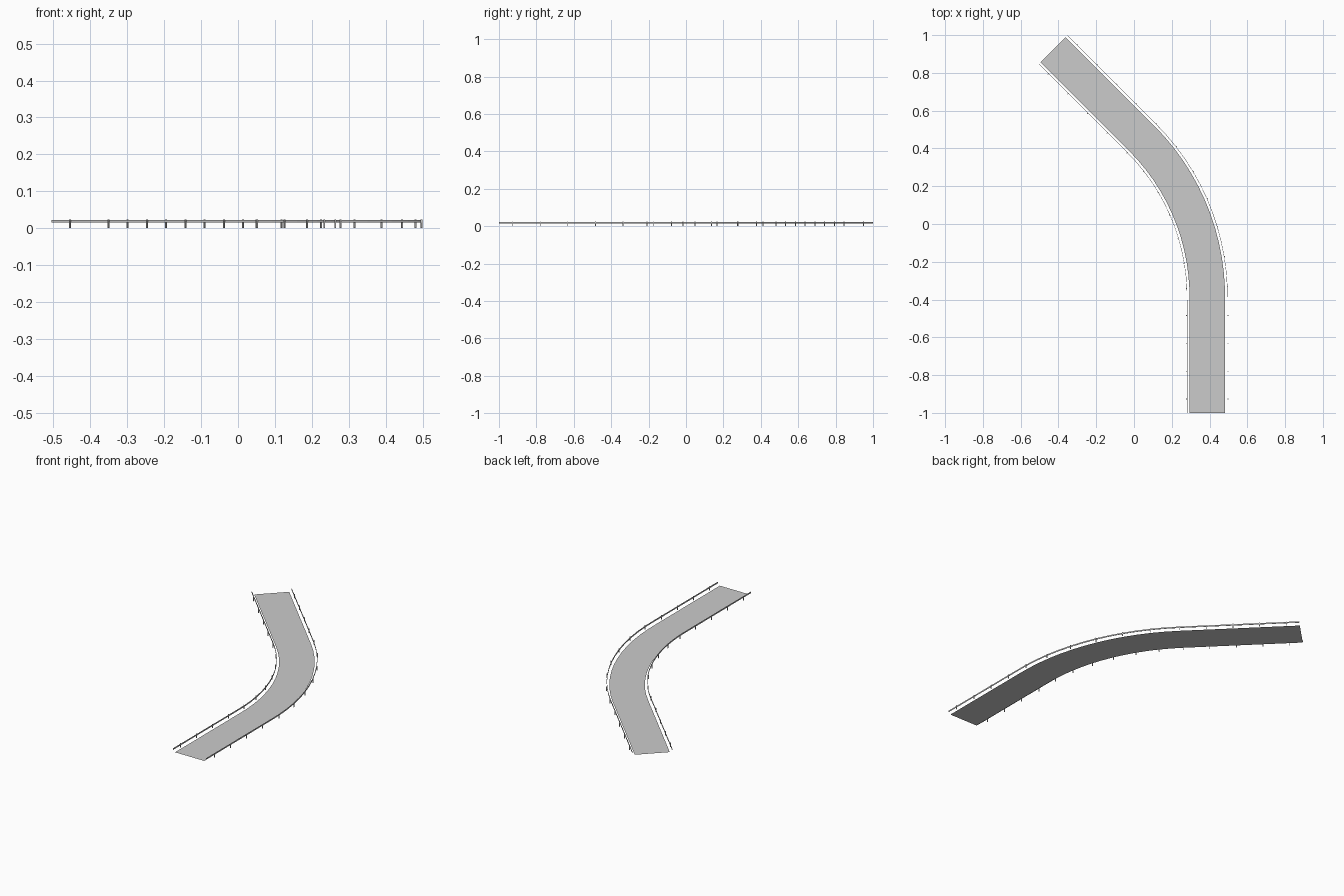
import bpy, bmesh
from math import pi, cos, sin

if "Cube" in bpy.data.objects:
    bpy.data.objects.remove(bpy.data.objects["Cube"])

# Centre line: straight, 45 degree left bend, straight
X0, Y0, BEND_Y = 0.388, -1.0, -0.385
R, L1, L3 = 1.186, 0.615, 0.664
L2 = R * pi / 4
TOTAL = L1 + L2 + L3
N = 15


def at(s, off=0.0):
    """Point on the path at length s, shifted off to the right, and its heading."""
    if s < L1:
        return X0 + off, Y0 + s, 0.0
    a = min((s - L1) / R, pi / 4)
    r = R + off
    x, y = X0 - R + r * cos(a), BEND_Y + r * sin(a)
    rest = max(s - L1 - L2, 0)
    return x - rest * sin(a), y + rest * cos(a), a


def finish(name, bm):
    bmesh.ops.recalc_face_normals(bm, faces=bm.faces)
    me = bpy.data.meshes.new(name)
    bm.to_mesh(me)
    bm.free()
    ob = bpy.data.objects.new(name, me)
    bpy.context.collection.objects.link(ob)
    return ob


def sweep(name, profile, closed=True):
    """Sweep a cross-section of (offset, z) points along the path."""
    bm = bmesh.new()
    rows = [[bm.verts.new((*at(TOTAL * i / (2 * N), o)[:2], z)) for o, z in profile]
            for i in range(2 * N + 1)]
    n = len(profile)
    for a, b in zip(rows, rows[1:]):
        for j in range(n if closed else n - 1):
            k = (j + 1) % n
            bm.faces.new((a[j], a[k], b[k], b[j]))
    if closed:
        bm.faces.new(rows[0])
        bm.faces.new(rows[-1])
    return finish(name, bm)


def posts(name, off):
    """Square posts evenly spaced along the path."""
    bm = bmesh.new()
    w = 0.002
    for i in range(N):
        x, y, a = at(TOTAL * (i + 0.5) / N, off)
        c, s = cos(a), sin(a)
        ring = [(x + w * (u * c - v * s), y + w * (u * s + v * c))
                for u, v in ((-1, -1), (1, -1), (1, 1), (-1, 1))]
        lo = [bm.verts.new((*p, 0)) for p in ring]
        hi = [bm.verts.new((*p, 0.024)) for p in ring]
        bm.faces.new(lo)
        bm.faces.new(hi)
        for j in range(4):
            k = (j + 1) % 4
            bm.faces.new((lo[j], lo[k], hi[k], hi[j]))
    return finish(name, bm)


# Road surface, a flat sheet
sweep("road", [(-0.094, 0.004), (0.094, 0.004)], closed=False)

# Guard rails with their posts on both sides
for side, sgn in (("left", -1), ("right", 1)):
    o = sgn * 0.107
    sweep(side + "_rail", [(o - 0.001, 0.015), (o + 0.001, 0.015),
                           (o + 0.001, 0.023), (o - 0.001, 0.023)])
    posts(side + "_posts", o + sgn * 0.003)
